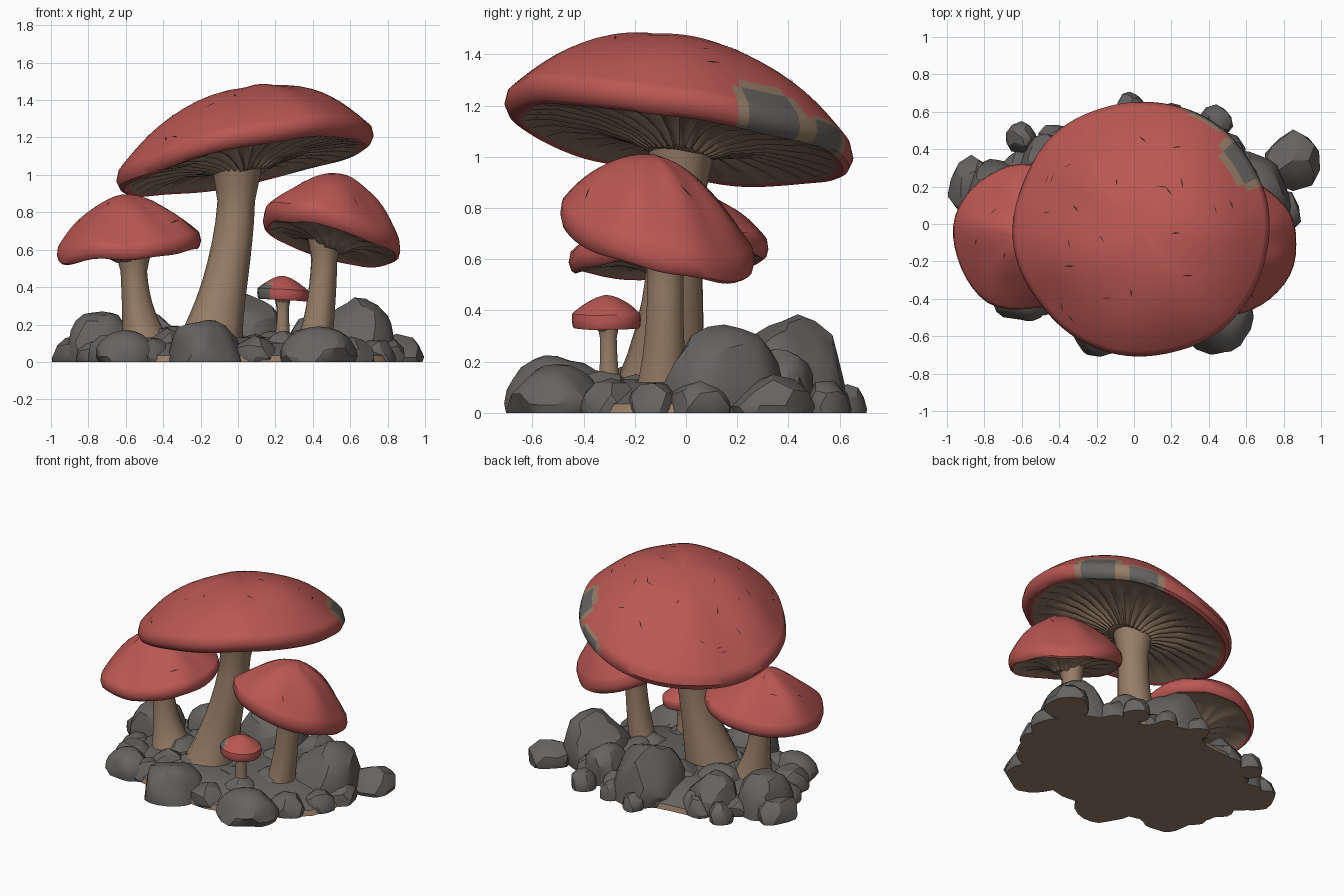
import bpy, bmesh, math, random
from mathutils import Vector, noise
from mathutils.bvhtree import BVHTree

if "Cube" in bpy.data.objects:
    bpy.data.objects.remove(bpy.data.objects["Cube"])

random.seed(7)


def material(name, rgb):
    m = bpy.data.materials.new(name)
    m.diffuse_color = (*rgb, 1)
    m.use_nodes = True
    m.node_tree.nodes["Principled BSDF"].inputs["Base Color"].default_value = m.diffuse_color
    return m


RED = material("cap red", (0.49, 0.096, 0.086))
TAN = material("stem tan", (0.31, 0.205, 0.135))
GREY = material("rock grey", (0.132, 0.125, 0.119))
DARK = material("scratch dark", (0.06, 0.025, 0.02))


def finish(bm, name, mats, angle=35):
    bmesh.ops.recalc_face_normals(bm, faces=bm.faces)
    me = bpy.data.meshes.new(name)
    bm.to_mesh(me)
    bm.free()
    ob = bpy.data.objects.new(name, me)
    bpy.context.collection.objects.link(ob)
    for m in mats:
        me.materials.append(m)
    bpy.ops.object.select_all(action='DESELECT')
    ob.select_set(True)
    bpy.context.view_layer.objects.active = ob
    bpy.ops.object.shade_smooth_by_angle(angle=math.radians(angle))
    return ob


def loft(bm, rings):
    """Bridge consecutive rings with quads; returns a list of face rows."""
    rows = []
    for a, b in zip(rings, rings[1:]):
        n = len(a)
        rows.append([bm.faces.new((a[i], a[(i + 1) % n], b[(i + 1) % n], b[i])) for i in range(n)])
    return rows


# Cap: revolved dome with a rolled rim, sheared to tilt, ridged gills underneath
def cap(name, centre, rx, ry, tilt, height, lip, power, seg, gill=0.0, lean=0.0, wobble=0.02, patch=()):
    radii = [0.03] + [math.sin(math.radians(6.1 * k)) for k in range(1, 14)]
    top = [(f, height * (1 - f ** power)) for f in radii]
    top += [(1, -lip * .42), (.975, -lip * .85), (.94, -lip)]
    under = [(.9, -lip * .93), (.75, -lip * .7), (.5, -lip * .7), (.3, -lip), (.18, -lip * 1.4)]
    profile = top + under
    bm = bmesh.new()
    cx, cy, cz = centre
    rings = []
    for k, (f, h) in enumerate(profile):
        ring = []
        for i in range(seg):
            a = math.tau * i / seg
            n = noise.noise((math.cos(a) * 1.6 + cx * 9, math.sin(a) * 1.6, f * 1.5))
            r = f * (1 + wobble * n)
            x, y = r * rx * math.cos(a), r * ry * math.sin(a)
            z = h + tilt[0] * x + tilt[1] * y + wobble * 0.9 * f * n * min(1, rx * 1.5)
            if k > len(top):
                z += gill * (2 if i % 3 == 0 else -1)
            ring.append(bm.verts.new((cx + x + lean * max(h, 0), cy + y, cz + z)))
        rings.append(ring)
    rows = loft(bm, rings)
    bm.faces.new(rings[0])
    bm.faces.new(rings[-1]).material_index = 1
    for k, row in enumerate(rows):
        for i, face in enumerate(row):
            if k >= len(top):
                face.material_index = 1
                continue
            # worn patches: grey with a tan border and clipped corners
            deg = 360 * (i + 0.5) / seg
            for lo, hi, start, border in patch:
                side = min(deg - lo, hi - deg) / border
                if side > 0 and k >= start and side + (k - start) > 0.9:
                    face.material_index = 2 if side > 1 and k > start and side + (k - start) > 2.6 else 1
    return finish(bm, name, (RED, TAN, GREY), 40)


# Stem: tapered sweep that bends from base to top and flares under the cap
def stem(name, base, top, r_base, r_top, seg=14, steps=10):
    bm = bmesh.new()
    base, top = Vector(base), Vector(top)
    rings = []
    for k in range(steps + 1):
        t = k / steps
        x, y = base.xy.lerp(top.xy, 1 - (1 - t) ** 2)
        z = base.z + (top.z - base.z) * t
        r = r_top + (r_base - r_top) * (1 - t) ** 3 + r_top * 0.4 * max(0, t - 0.8) / 0.2
        ring = []
        for i in range(seg):
            a = math.tau * i / seg
            rr = r * (1 + 0.12 * noise.noise((math.cos(a) * 1.3 + x, math.sin(a) * 1.3, z * 2)))
            ring.append(bm.verts.new((x + rr * math.cos(a), y + rr * math.sin(a), z)))
        rings.append(ring)
    loft(bm, rings)
    bm.faces.new(rings[0])
    bm.faces.new(rings[-1])
    return finish(bm, name, (TAN,), 50)


# Scratches: thin slivers laid on a cap's upper surface
def scratches(name, ob, centre, radius, count):
    tree = BVHTree.FromPolygons([v.co for v in ob.data.vertices], [p.vertices for p in ob.data.polygons])
    bm = bmesh.new()
    for _ in range(count):
        a, r = random.uniform(0, math.tau), radius * math.sqrt(random.uniform(0.05, 0.85))
        start = Vector((centre[0] + r * math.cos(a), centre[1] + r * math.sin(a), 3))
        hit, nor, _, _ = tree.ray_cast(start, Vector((0, 0, -1)))
        if hit is None:
            continue
        t = nor.orthogonal()
        d = (t * math.cos(a * 5) + nor.cross(t) * math.sin(a * 5)).normalized()
        s = nor.cross(d) * random.uniform(0.003, 0.006)
        d *= random.uniform(0.02, 0.04)
        p = hit + nor * 0.004
        bm.faces.new([bm.verts.new(q) for q in (p - d, p - s, p + d, p + s)])
    return finish(bm, name, (DARK,))


# Rock: icosphere shaved by random planes, widest near the ground and cut flat there
def rock(name, x, y, top, rx, ry):
    bm = bmesh.new()
    bmesh.ops.create_icosphere(bm, subdivisions=3 if rx > 0.15 else 2, radius=1.0)
    for _ in range(14):
        n = Vector((random.gauss(0, 1), random.gauss(0, 1), random.gauss(0.3, 0.7))).normalized()
        d = random.uniform(0.78, 0.93)
        for v in bm.verts:
            v.co -= n * max(0, v.co.dot(n) - d)
    hi, wx, wy = (max(abs(v.co[k]) if k < 2 else v.co.z for v in bm.verts) for k in (2, 0, 1))
    for v in bm.verts:
        z = (v.co.z / hi + 0.2) / 1.2 * top
        v.co = (x + v.co.x / wx * rx, y + v.co.y / wy * ry, z)
    geom = bm.verts[:] + bm.edges[:] + bm.faces[:]
    bmesh.ops.bisect_plane(bm, geom=geom, plane_co=(0, 0, 0), plane_no=(0, 0, -1), clear_outer=True)
    bmesh.ops.holes_fill(bm, edges=[e for e in bm.edges if e.is_boundary])
    for f in bm.faces:
        f.material_index = 1 if max(v.co.z for v in f.verts) < 0.001 else 0
    return finish(bm, name, (GREY, TAN), 25)


# Large mushroom
big = cap("large_cap", (0.04, -0.025, 1.135), 0.695, 0.68, (0.185, -0.155), .325, .088, 2.2, 90, 0.005,
          wobble=0.03, patch=[(20, 48, 9, 3.5), (47, 72, 12, 3.5)])
scratches("large_cap_scratches", big, (0.03, -0.02), 0.66, 22)
stem("large_stem", (-.17, -.12, .02), (-.005, -.02, 1.07), .2, .1)

# Two medium mushrooms
right = cap("right_cap", (0.5, -0.11, 0.715), .37, .38, (-.22, -.24), .285, .085, 1.85, 42, 0.003, .2, 0.06)
scratches("right_cap_scratches", right, (0.5, -0.11), .35, 6)
stem("right_stem", (.395, -.1, .02), (.465, -.08, .68), .11, .07)
left = cap("left_cap", (-0.58, -0.07, 0.645), .39, .39, (.11, .06), .25, .073, 1.65, 42, 0.003, -.15, 0.06)
scratches("left_cap_scratches", left, (-.58, -.07), .36, 7)
stem("left_stem", (-.46, -.06, .02), (-.56, -.06, .6), .17, .07)

# Tiny mushroom
cap("small_cap", (.24, -.31, .385), .137, .135, (-.05, 0), .075, .055, 1.7, 24, patch=[(140, 245, 7, 12)])
stem("small_stem", (.24, -.295, .02), (.24, -.305, .36), .055, .034, 10)

# Ground mound
bm = bmesh.new()
rings = []
for z, s in ((0, 1.0), (.035, .98), (.1, .8), (.13, .5)):
    ring = []
    for i in range(40):
        a = math.tau * i / 40
        w = s * (1 + .07 * noise.noise((math.cos(a) * 3, math.sin(a) * 3, 1)))
        ring.append(bm.verts.new((.84 * w * math.cos(a), .56 * w * math.sin(a), z)))
    rings.append(ring)
rows = loft(bm, rings)
bm.faces.new(rings[0])
for f in rows[1] + rows[2] + [bm.faces.new(rings[-1])]:
    f.material_index = 1
finish(bm, "ground", (TAN, GREY))

# Boulders: x, y, top, radius x, radius y
BOULDERS = [
    (-.18, -.5, .225, .21, .21), (.43, -.5, .19, .21, .2), (-.6, -.38, .17, .16, .14),
    (.62, .15, .345, .23, .26), (.02, .4, .385, .25, .25), (-.44, .32, .26, .18, .17),
    (-.74, .16, .27, .19, .19), (.85, .34, .15, .15, .165), (-.87, .2, .14, .13, .17),
    (.24, -.32, .17, .13, .12), (.4, .35, .25, .17, .17), (-.38, -.25, .18, .13, .13),
]
for i, r in enumerate(BOULDERS):
    rock(f"boulder_{i + 1}", *r)

# Stones poking out at the back: x, y, size
for i, (x, y, s) in enumerate(((-.6, .46, .09), (-.42, .46, .09), (-.02, .63, .08), (.44, .55, .09), (.2, .57, .08))):
    rock(f"back_stone_{i + 1}", x, y, s * 1.4, s, s)

# Smaller stones: an outer ring and an inner ring
for ring, (count, ax, ay, s) in enumerate(((16, .77, .47, .12), (8, .4, .2, .16))):
    for i in range(count):
        a = math.tau * (i + .3) / count
        r = s * random.uniform(.85, 1.1)
        rock(f"stone_{ring + 1}_{i + 1}", ax * math.cos(a), ay * math.sin(a), r * 1.1, r, r)
